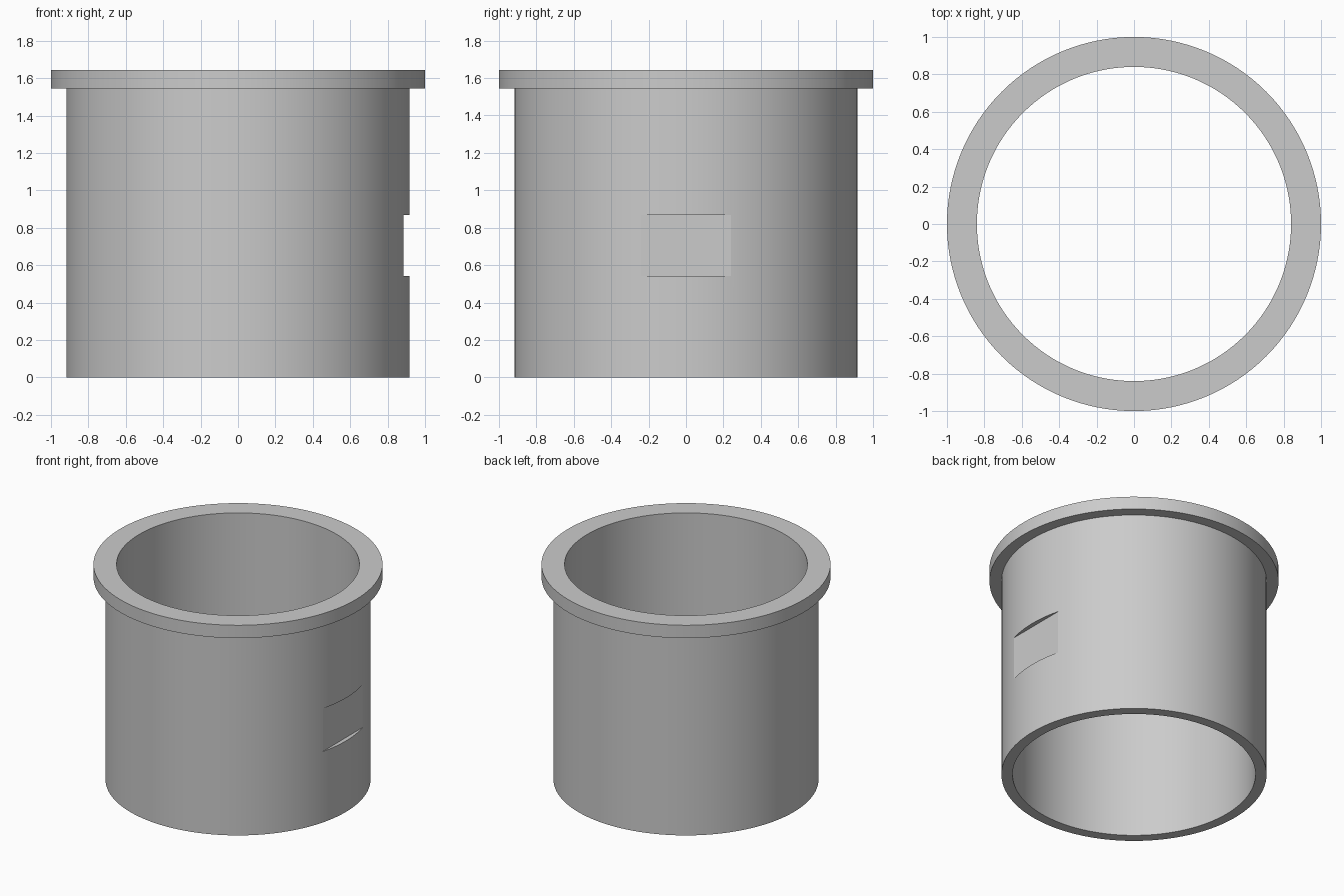
import bpy
import bmesh
import math
from mathutils import Matrix

cube = bpy.data.objects.get("Cube")
if cube:
    bpy.data.objects.remove(cube, do_unlink=True)

SEGMENTS = 128
INNER, WALL, RIM = 0.84, 0.917, 1.0
FLANGE_Z, TOP_Z = 1.545, 1.643

# Single grey material
grey = bpy.data.materials.new("plain_grey")
grey.use_nodes = True
colour = (0.6, 0.6, 0.6, 1.0)
grey.diffuse_color = colour
grey.node_tree.nodes["Principled BSDF"].inputs["Base Color"].default_value = colour


def add_object(name, bm):
    bmesh.ops.recalc_face_normals(bm, faces=bm.faces)
    mesh = bpy.data.meshes.new(name)
    bm.to_mesh(mesh)
    bm.free()
    mesh.materials.append(grey)
    obj = bpy.data.objects.new(name, mesh)
    bpy.context.collection.objects.link(obj)
    return obj


# Flanged sleeve: wall and rim profile turned around z
profile = [(INNER, 0), (WALL, 0), (WALL, FLANGE_Z), (RIM, FLANGE_Z),
           (RIM, TOP_Z), (INNER, TOP_Z)]
bm = bmesh.new()
rings = []
for i in range(SEGMENTS):
    a = 2 * math.pi * i / SEGMENTS
    rings.append([bm.verts.new((r * math.cos(a), r * math.sin(a), z))
                  for r, z in profile])
for i, ring in enumerate(rings):
    following = rings[(i + 1) % SEGMENTS]
    for j in range(len(profile)):
        k = (j + 1) % len(profile)
        bm.faces.new((ring[j], following[j], following[k], ring[k]))
sleeve = add_object("flanged_sleeve", bm)

# Flat notch milled into the +x side
FLAT_X, NOTCH_LOW, NOTCH_HIGH = 0.885, 0.542, 0.869
bm = bmesh.new()
bmesh.ops.create_cube(bm, size=1, matrix=Matrix.Translation(
    (FLAT_X + 0.1, 0, (NOTCH_LOW + NOTCH_HIGH) / 2))
    @ Matrix.Diagonal((0.2, 0.8, NOTCH_HIGH - NOTCH_LOW, 1)))
cutter = add_object("notch_cutter", bm)
cutter.hide_render = True

bpy.ops.object.select_all(action="DESELECT")
bpy.context.view_layer.objects.active = sleeve
sleeve.select_set(True)
cut = sleeve.modifiers.new("notch", "BOOLEAN")
cut.operation = "DIFFERENCE"
cut.solver = "EXACT"
cut.object = cutter
bpy.ops.object.modifier_apply(modifier=cut.name)
bpy.data.objects.remove(cutter, do_unlink=True)

# Smooth round walls with crisp rims and notch edges
bpy.ops.object.shade_smooth_by_angle(angle=math.radians(10))
